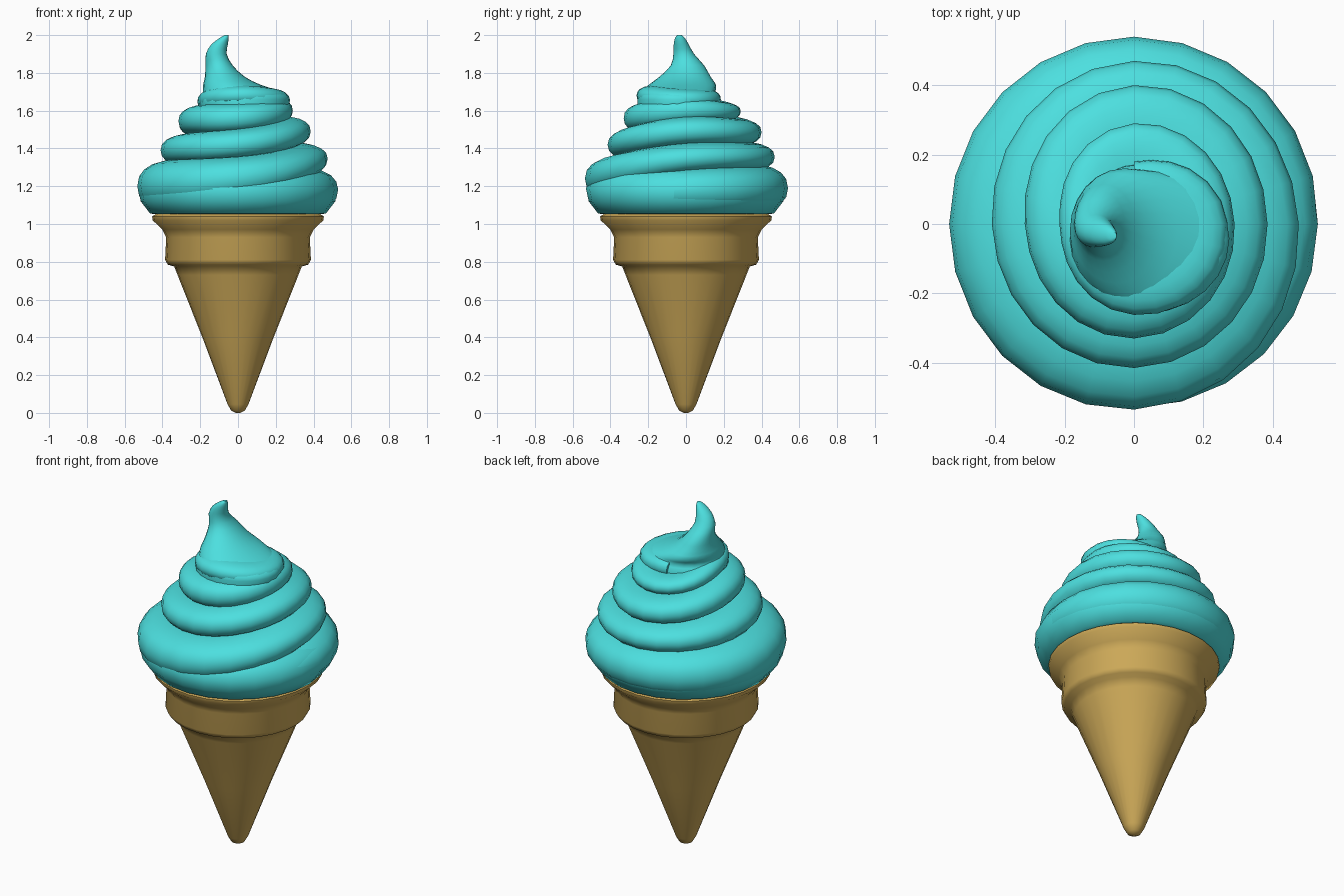
import bpy, bmesh, math

cube = bpy.data.objects.get("Cube")
if cube:
    bpy.data.objects.remove(cube)


def material(name, rgb):
    mat = bpy.data.materials.new(name)
    mat.use_nodes = True
    mat.diffuse_color = (*rgb, 1)
    mat.node_tree.nodes["Principled BSDF"].inputs["Base Color"].default_value = (*rgb, 1)
    return mat


def loft(name, rings, mat, angle=60):
    """Skin a list of equally sized point rings and cap both ends."""
    bm = bmesh.new()
    rows = [[bm.verts.new(p) for p in ring] for ring in rings]
    n = len(rows[0])
    for low, high in zip(rows, rows[1:]):
        for i in range(n):
            j = (i + 1) % n
            bm.faces.new((low[i], low[j], high[j], high[i]))
    bm.faces.new(rows[0][::-1])
    bm.faces.new(rows[-1])
    bmesh.ops.recalc_face_normals(bm, faces=bm.faces[:])
    mesh = bpy.data.meshes.new(name)
    bm.to_mesh(mesh)
    bm.free()
    mesh.materials.append(mat)
    obj = bpy.data.objects.new(name, mesh)
    bpy.context.collection.objects.link(obj)
    bpy.ops.object.select_all(action="DESELECT")
    obj.select_set(True)
    bpy.context.view_layer.objects.active = obj
    bpy.ops.object.shade_smooth_by_angle(angle=math.radians(angle))
    return obj


def oval(cx, cy, z, rx, ry, sides):
    steps = [2 * math.pi * i / sides for i in range(sides)]
    return [(cx + rx * math.cos(a), cy + ry * math.sin(a), z) for a in steps]


def spline(knots, u):
    """Smooth curve through evenly spaced knots."""
    i = max(0, min(int(u), len(knots) - 2))
    f = u - i
    k = [knots[max(0, min(i + d, len(knots) - 1))] for d in (-1, 0, 1, 2)]
    return [b + f / 2 * (c - a + f * (2 * a - 5 * b + 4 * c - d + f * (3 * (b - c) + d - a)))
            for a, b, c, d in zip(*k)]


wafer = material("wafer tan", (0.62, 0.405, 0.1))
cream = material("mint blue cream", (0.073, 0.74, 0.74))

# Wafer cone with its stepped collar and flared lip: radius, height
profile = [(0.012, 0), (0.036, 0.012), (0.055, 0.045), (0.185, 0.39), (0.32, 0.73),
           (0.338, 0.775), (0.372, 0.785), (0.386, 0.81), (0.38, 0.93), (0.4, 0.97),
           (0.452, 1.02), (0.455, 1.04), (0.43, 1.055), (0.3, 1.06)]
loft("wafer_cone", [oval(0, 0, z, r, r, 28) for r, z in profile], wafer)

# Rounded base under the swirl
base = [(0.4, 1.05), (0.465, 1.055), (0.515, 1.12), (0.53, 1.19), (0.49, 1.26), (0.38, 1.3)]
loft("cream_base", [oval(0, 0, z, r, r, 24) for r, z in base], cream)

# Rising swirl, one knot per quarter turn: outer radius, height, half thickness
swirl = [(0.49, 1.15, 0.09), (0.53, 1.18, 0.12), (0.54, 1.19, 0.13), (0.533, 1.2, 0.14),
         (0.535, 1.24, 0.12), (0.475, 1.345, 0.085), (0.47, 1.355, 0.08), (0.41, 1.39, 0.085),
         (0.415, 1.42, 0.085), (0.385, 1.49, 0.08), (0.4, 1.485, 0.075), (0.315, 1.545, 0.08),
         (0.33, 1.56, 0.08), (0.29, 1.6, 0.07), (0.29, 1.595, 0.05), (0.215, 1.65, 0.055),
         (0.262, 1.68, 0.055), (0.27, 1.66, 0.055), (0.18, 1.66, 0.05)]
STEPS, SECTION = 6, 20
rings = []
for s in range((len(swirl) - 1) * STEPS + 1):
    u = s / STEPS
    radius, height, thick = spline(swirl, u)
    turn = (u - 1) * math.pi / 2
    half = radius * 0.42
    ring = []
    for i in range(SECTION):
        a = 2 * math.pi * i / SECTION
        c, d = math.cos(a), math.sin(a)
        r = radius - half + half * math.copysign(abs(c) ** 0.85, c)
        z = height + thick * math.copysign(abs(d) ** 0.85, d)
        ring.append((r * math.cos(turn), r * math.sin(turn), z))
    rings.append(ring)
loft("cream_swirl", rings, cream)

# Peak that bends over into a curled tip: centre x, centre y, height, x radius, y radius
peak = [(0.035, -0.04, 1.6, 0.23, 0.215), (0.035, -0.042, 1.66, 0.24, 0.215),
        (0.03, -0.045, 1.695, 0.215, 0.2), (-0.03, -0.02, 1.735, 0.155, 0.18),
        (-0.07, -0.005, 1.78, 0.105, 0.135), (-0.1, 0.008, 1.84, 0.072, 0.088),
        (-0.115, -0.012, 1.9, 0.055, 0.055), (-0.098, -0.025, 1.95, 0.044, 0.04),
        (-0.073, -0.032, 1.985, 0.024, 0.026), (-0.06, -0.034, 2.0, 0.01, 0.012)]
smooth = [spline(peak, s / 2) for s in range(len(peak) * 2 - 1)]
loft("cream_peak", [oval(*p, 24) for p in smooth], cream)
